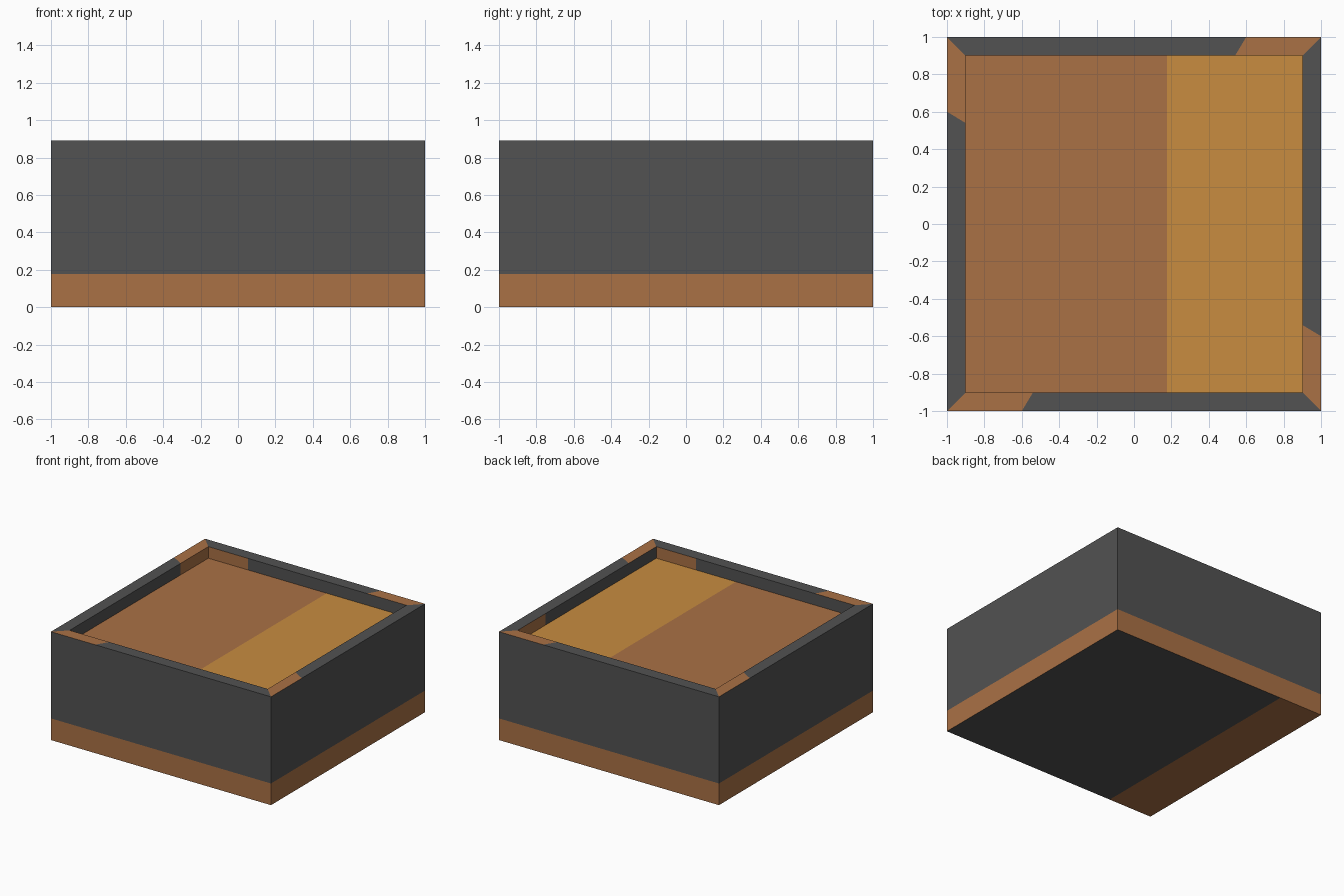
import bpy
from mathutils import Vector

if "Cube" in bpy.data.objects:
    bpy.data.objects.remove(bpy.data.objects["Cube"])

H, FLOOR, INNER = 0.89, 0.795, 0.9


def material(name, rgb):
    m = bpy.data.materials.new(name)
    m.diffuse_color = (*rgb, 1)
    m.use_nodes = True
    m.node_tree.nodes["Principled BSDF"].inputs["Base Color"].default_value = m.diffuse_color
    return m


MATS = [material("charcoal", (0.084, 0.084, 0.084)),
        material("brown", (0.402, 0.165, 0.060)),
        material("gold", (0.578, 0.262, 0.051))]
CHARCOAL, BROWN, GOLD = range(3)


def panels(name, quads):
    """Each quad a,b,c,d is split a fraction f along a-b / d-c into two colours."""
    verts, faces, cols = [], [], []
    for (a, b, c, d), f, first, second in quads:
        a, b, c, d = map(Vector, (a, b, c, d))
        n = len(verts)
        verts += [a, a.lerp(b, f), b, c, d.lerp(c, f), d]
        faces += [(n, n + 1, n + 4, n + 5), (n + 1, n + 2, n + 3, n + 4)]
        cols += [first, second]
    me = bpy.data.meshes.new(name)
    me.from_pydata(verts, [], faces)
    for m in MATS:
        me.materials.append(m)
    for p, col in zip(me.polygons, cols):
        p.material_index = col
    ob = bpy.data.objects.new(name, me)
    bpy.context.collection.objects.link(ob)


def ring(r, z):
    # corners counter-clockwise from front left
    return [(-r, -r, z), (r, -r, z), (r, r, z), (-r, r, z)]


bottom, top = ring(1, 0), ring(1, H)
lip, floor = ring(INNER, H), ring(INNER, FLOOR)

outer, rim, inner = [], [], []
for i in range(4):
    j = (i + 1) % 4
    # outer wall: brown band along the foot
    outer.append(((bottom[j], top[j], top[i], bottom[i])[::1], 0.2, BROWN, CHARCOAL))
    # mitred rim: brown at the clockwise end
    rim.append(((top[i], top[j], lip[j], lip[i]), 0.2, BROWN, CHARCOAL))
    # recess wall: brown at the counter-clockwise end, left wall reversed
    f, cols = (0.2, (BROWN, CHARCOAL)) if i == 3 else (0.8, (CHARCOAL, BROWN))
    inner.append(((lip[i], lip[j], floor[j], floor[i]), f, *cols))

panels("outer_walls", outer)
panels("rim", rim)
panels("recess_walls", inner)
# recessed top: brown left part, gold right part
panels("recess_floor", [(floor, 0.598, BROWN, GOLD)])
# underside: brown strip on the left
b = bottom
panels("underside", [((b[3], b[2], b[1], b[0]), 0.2, BROWN, CHARCOAL)])
